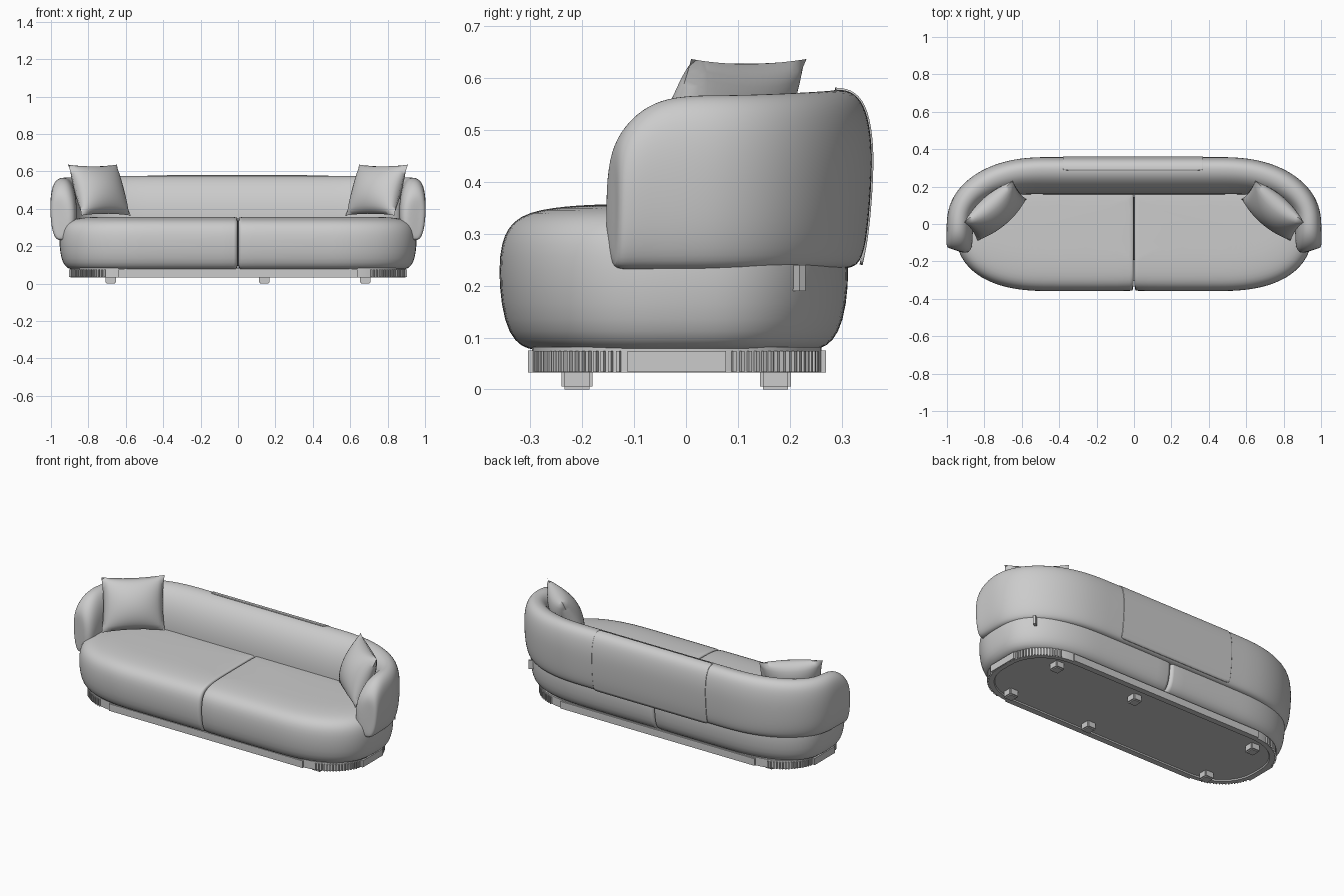
import bpy, bmesh, math
from mathutils import Vector, Matrix

cube = bpy.data.objects.get("Cube")
if cube:
    bpy.data.objects.remove(cube)

fabric = bpy.data.materials.new("light_grey")
fabric.use_nodes = True
GREY = (0.6, 0.6, 0.6, 1)
fabric.diffuse_color = GREY
fabric.node_tree.nodes["Principled BSDF"].inputs["Base Color"].default_value = GREY


def finish(name, bm, angle=40, mirror=False, subsurf=0):
    """Turn a bmesh into a shaded object with optional modifiers."""
    bmesh.ops.recalc_face_normals(bm, faces=bm.faces)
    mesh = bpy.data.meshes.new(name)
    bm.to_mesh(mesh)
    bm.free()
    obj = bpy.data.objects.new(name, mesh)
    bpy.context.collection.objects.link(obj)
    mesh.materials.append(fabric)
    bpy.ops.object.select_all(action='DESELECT')
    obj.select_set(True)
    bpy.context.view_layer.objects.active = obj
    bpy.ops.object.shade_smooth_by_angle(angle=math.radians(angle))
    if mirror:
        mod = obj.modifiers.new("mirror", 'MIRROR')
        mod.merge_threshold = 0.0001
    if subsurf:
        mod = obj.modifiers.new("smooth", 'SUBSURF')
        mod.levels = mod.render_levels = subsurf
    return obj


def loft(rings, cap_start=True, cap_end=True, closed=True):
    """Bridge equal-length rings of points with quads."""
    bm = bmesh.new()
    rows = [[bm.verts.new(p) for p in ring] for ring in rings]
    n = len(rows[0])
    for a, b in zip(rows, rows[1:]):
        for i in range(n if closed else n - 1):
            j = (i + 1) % n
            bm.faces.new((a[i], a[j], b[j], b[i]))
    if cap_start:
        bm.faces.new(rows[0])
    if cap_end:
        bm.faces.new(rows[-1])
    return bm


def corner(cx, cy, rx, ry, power, steps=14):
    """Quarter superellipse from the y axis round to the x axis."""
    pts = []
    for i in range(steps + 1):
        a = math.pi / 2 * (1 - i / steps)
        pts.append((cx + rx * max(math.cos(a), 0) ** (2 / power),
                    cy + ry * max(math.sin(a), 0) ** (2 / power)))
    return pts


def half_outline(hx, yf, yb, rx, ryf, ryb, power, inset):
    """Left-hand half (+x) of a rounded plan, from back to front."""
    cx, r = hx - rx, rx - inset
    back = corner(cx, yb - ryb, r, ryb - inset, power)
    front = corner(cx, yf + ryf, r, inset - ryf, power)
    return back + front[::-1]


def add_box(bm, centre, size, rot=0.0):
    m = Matrix.Translation(centre) @ Matrix.Rotation(rot, 4, 'Z') @ Matrix.Diagonal((*size, 1))
    bmesh.ops.create_cube(bm, size=1, matrix=m)


# Seat: two plump halves meeting at a rounded centre seam
SEAT = dict(hx=0.955, yf=-0.36, yb=0.313, rx=0.5, ryf=0.33, ryb=0.3, power=2.4)
rings = []
for z, inset, seam in ((0.073, 0.09, 0.008), (0.077, 0.055, 0.003), (0.092, 0.03, 0.0005),
                       (0.13, 0.01, 0.0005), (0.2, 0, 0.0005), (0.26, 0.001, 0.0005),
                       (0.298, 0.01, 0.0005), (0.324, 0.028, 0.0005), (0.341, 0.058, 0.001),
                       (0.35, 0.105, 0.003), (0.354, 0.15, 0.006), (0.357, 0.2, 0.014)):
    pts = half_outline(inset=inset, **SEAT)
    yb, yf = pts[0][1], pts[-1][1]
    ring = [(seam, yb - 0.014), (seam + 0.006, yb - 0.004), (seam + 0.02, yb)] + pts
    ring += [(seam + 0.02, yf), (seam + 0.006, yf + 0.004), (seam, yf + 0.014)]
    rings.append([(x, y, z) for x, y in ring])
finish("seat", loft(rings), 60, mirror=True, subsurf=1)

# Backrest and arms: one section swept along a U-shaped path
BASE = 0.235
back_section = [(-0.6, 0.23), (0.5, 0.23), (0.8, 0.24), (0.93, 0.3), (1.02, 0.42),
                (1, 0.49), (0.87, 0.55), (0.6, 0.576), (0.3, 0.578), (-0.08, 0.568),
                (-0.5, 0.53), (-0.84, 0.465), (-1.02, 0.37), (-0.96, 0.25)]
arm_section = [(-0.3, 0.23), (0.3, 0.23), (0.65, 0.24), (0.92, 0.3), (1.03, 0.39),
               (1.03, 0.47), (0.86, 0.535), (0.45, 0.564), (0, 0.568), (-0.45, 0.553),
               (-0.85, 0.5), (-1.02, 0.41), (-0.95, 0.32), (-0.7, 0.25)]

path = [(x, 0.257) for x in (0, 0.25, 0.45)] + corner(0.51, 0.007, 0.42, 0.25, 2.15, 10)
stations = [(x, y, 1, 0, 0) for x, y in path]
# Arm tip: x, y, width factor, lowering of the top, raising of the bottom
stations += [(0.931, -0.05, 1, 0.008, 0), (0.932, -0.095, 1, 0.035, 0),
             (0.934, -0.125, 0.95, 0.07, 0), (0.936, -0.141, 0.78, 0.105, 0.004),
             (0.938, -0.146, 0.4, 0.15, 0.03)]
rings = []
for i, (x, y, f, drop, lift) in enumerate(stations):
    a, b = stations[max(i - 1, 0)], stations[min(i + 1, len(stations) - 1)]
    normal = Vector((-(b[1] - a[1]), b[0] - a[0], 0)).normalized()
    t = min(max((x - 0.45) / 0.48, 0), 1) ** 2
    half = (0.1 * (1 - t) + 0.07 * t) * f
    squash = (0.34 - drop - lift) / 0.34
    ring = []
    for (u0, z0), (u1, z1) in zip(back_section, arm_section):
        u, z = u0 + (u1 - u0) * t, z0 + (z1 - z0) * t
        ring.append(Vector((x, y, BASE + lift + (z - BASE) * squash)) + normal * u * half)
    rings.append(ring)
finish("backrest_and_arms", loft(rings, cap_start=False), 60, mirror=True, subsurf=2)

# Back panel: a thin cover wrapped over the middle of the back
section = [(0.257 + 0.1 * u, z) for u, z in back_section[2:9]]
rings = [[(x, y, z) for y, z in section] for x in (-0.38, -0.37, 0, 0.36, 0.37)]
panel = finish("back_panel", loft(rings, False, False, closed=False), 60, subsurf=2)
thick = panel.modifiers.new("thickness", 'SOLIDIFY')
thick.thickness = 0.006
thick.offset = 0

# Plinth core with a shallow rim underneath
PLINTH = dict(hx=0.905, yf=-0.305, yb=0.27, rx=0.3, ryf=0.26, ryb=0.26, power=2.15)
rings = []
for z, inset in ((0.04, 0.04), (0.033, 0.036), (0.033, 0.009), (0.082, 0.009)):
    half = half_outline(inset=inset, **PLINTH)
    rings.append([(x, y, z) for x, y in half] + [(-x, y, z) for x, y in half[::-1]])
finish("plinth", loft(rings), 30)

# Plinth rails on the straight runs
bm = bmesh.new()
for y in (-0.299, 0.264):
    add_box(bm, (0, y, 0.054), (1.28, 0.01, 0.042))
for side in (-1, 1):
    add_box(bm, (side * 0.897, -0.018, 0.054), (0.012, 0.19, 0.04))
finish("plinth_rails", bm, 30)

# Plinth ribs: upright fins spaced evenly round the corners
bm = bmesh.new()
line = half_outline(inset=0.007, **PLINTH)
gap, travelled = 0.016, 0.0
for (x0, y0), (x1, y1) in zip(line, line[1:]):
    a, b = Vector((x0, y0)), Vector((x1, y1))
    length = (b - a).length
    while travelled < length:
        p = a.lerp(b, travelled / length)
        if p.x > 0.71 and abs(p.y + 0.018) > 0.1:
            turn = math.atan2(y1 - y0, x1 - x0)
            for side in (-1, 1):
                add_box(bm, (side * p.x, p.y, 0.054), (0.007, 0.014, 0.04), side * turn)
        travelled += gap
    travelled -= length
finish("plinth_ribs", bm, 30)

# Feet: six short blocks
for row, y in (("front", -0.21), ("back", 0.172)):
    for place, x in (("right", -0.68), ("middle", 0.14), ("left", 0.68)):
        bm = bmesh.new()
        add_box(bm, (x, y, 0.022), (0.058, 0.06, 0.044))
        bmesh.ops.bevel(bm, geom=bm.edges[:], offset=0.006, segments=2, affect='EDGES')
        finish(f"{row}_{place}_foot", bm, 35)

# Small strap tab below the left arm
bm = bmesh.new()
add_box(bm, (0.865, 0.213, 0.215), (0.04, 0.014, 0.05), 0.6)
finish("strap_tab", bm)

# Cushions: pinched squares leaning into the corners
for name, side in (("right_cushion", -1), ("left_cushion", 1)):
    across = Vector((-side * 0.262, 0.222, 0)) / 2
    up = Vector((side * 0.072, 0.1, 0.272)) / 2
    out = across.cross(up).normalized()
    centre = Vector((side * 0.742, 0.071, 0.5))
    bm = bmesh.new()
    N = 20
    for face in (-1, 1):
        grid = []
        for i in range(N + 1):
            for j in range(N + 1):
                u, v = 2 * i / N - 1, 2 * j / N - 1
                puff = 0.08 * ((1 - u * u) * (1 - v * v)) ** 0.55
                pu = u * (1 - 0.06 * (1 - v * v))
                pv = v * (1 - 0.07 * (1 - u * u))
                grid.append(bm.verts.new(centre + across * pu + up * pv + out * puff * face))
        for i in range(N):
            for j in range(N):
                k = i * (N + 1) + j
                bm.faces.new((grid[k], grid[k + 1], grid[k + N + 2], grid[k + N + 1]))
    bmesh.ops.remove_doubles(bm, verts=bm.verts, dist=0.0005)
    finish(name, bm, 70)
